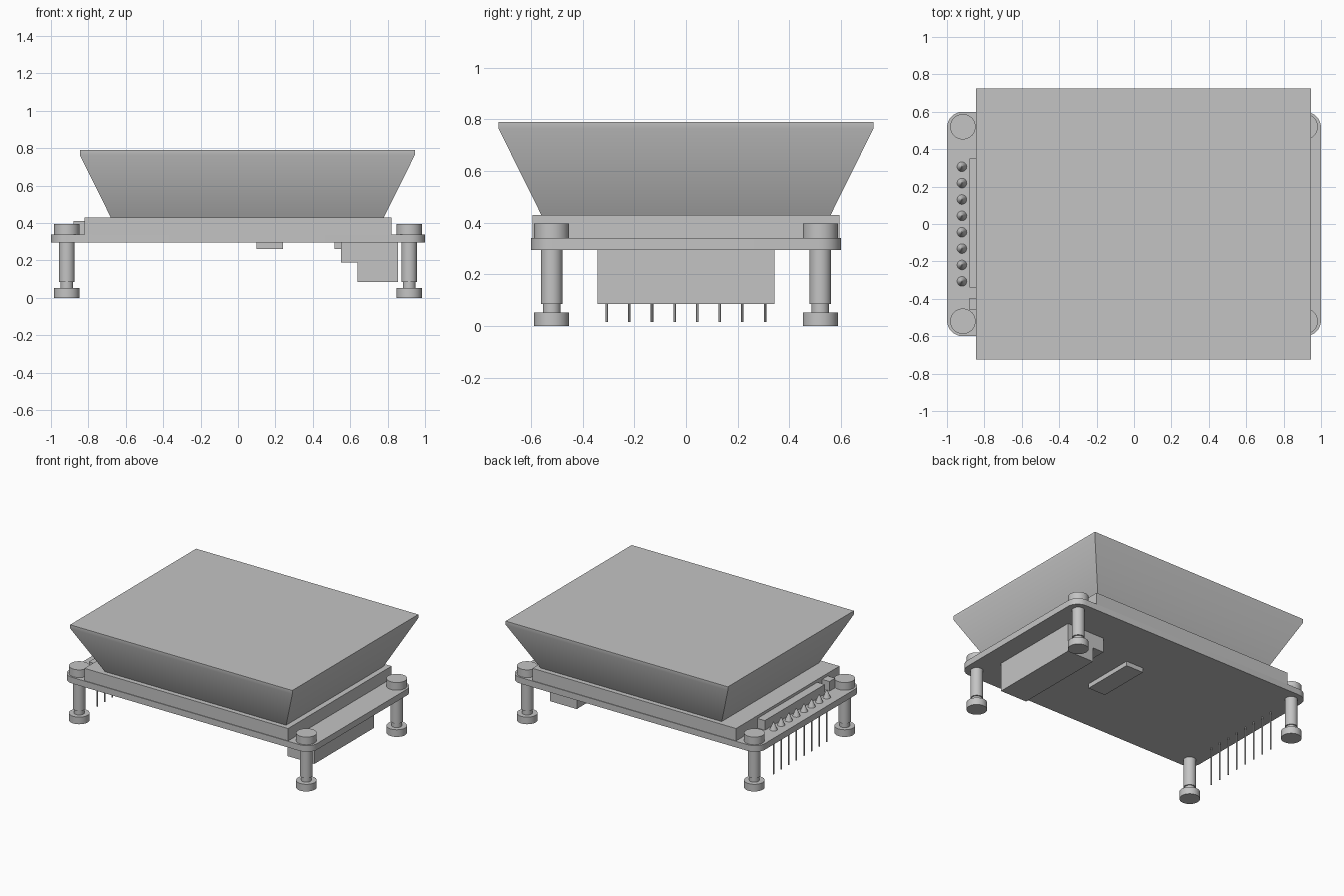
import bpy
import bmesh
import math
from mathutils import Matrix, Vector

default = bpy.data.objects.get("Cube")
if default:
    bpy.data.objects.remove(default, do_unlink=True)

grey = bpy.data.materials.new("plain grey")
grey.use_nodes = True
COLOUR = (0.55, 0.55, 0.55, 1)
grey.diffuse_color = COLOUR
grey.node_tree.nodes["Principled BSDF"].inputs["Base Color"].default_value = COLOUR


def finish(name, bm):
    """Turn a bmesh into a named, shaded object."""
    bmesh.ops.recalc_face_normals(bm, faces=bm.faces)
    mesh = bpy.data.meshes.new(name)
    bm.to_mesh(mesh)
    bm.free()
    mesh.materials.append(grey)
    obj = bpy.data.objects.new(name, mesh)
    bpy.context.collection.objects.link(obj)
    bpy.ops.object.select_all(action='DESELECT')
    obj.select_set(True)
    bpy.context.view_layer.objects.active = obj
    bpy.ops.object.shade_smooth_by_angle(angle=math.radians(30))
    return obj


def box_bm(x, y, z):
    bm = bmesh.new()
    size = (x[1] - x[0], y[1] - y[0], z[1] - z[0])
    centre = (sum(x) / 2, sum(y) / 2, sum(z) / 2)
    bmesh.ops.create_cube(bm, size=1, matrix=Matrix.Translation(centre) @ Matrix.Diagonal((*size, 1)))
    return bm


def box(name, x, y, z):
    return finish(name, box_bm(x, y, z))


def add_cone(bm, x, y, z0, z1, r0, r1, sides=32):
    bmesh.ops.create_cone(bm, cap_ends=True, segments=sides, radius1=r0, radius2=r1,
                          depth=z1 - z0, matrix=Matrix.Translation((x, y, (z0 + z1) / 2)))


def extrude_outline(name, points, offset):
    """Extrude a flat outline into a solid."""
    bm = bmesh.new()
    face = bm.faces.new([bm.verts.new(p) for p in points])
    result = bmesh.ops.extrude_face_region(bm, geom=[face])
    verts = [v for v in result["geom"] if isinstance(v, bmesh.types.BMVert)]
    bmesh.ops.translate(bm, vec=Vector(offset), verts=verts)
    return finish(name, bm)


BOARD_Z, BOARD_TOP = 0.295, 0.34

# Circuit board with rounded corners
radius, outline = 0.085, []
for corner, (sx, sy) in enumerate([(1, 1), (-1, 1), (-1, -1), (1, -1)]):
    for step in range(9):
        a = math.pi / 2 * (corner + step / 8)
        outline.append((sx * (1 - radius) + radius * math.cos(a),
                        sy * (0.6 - radius) + radius * math.sin(a), BOARD_Z))
extrude_outline("circuit_board", outline, (0, 0, BOARD_TOP - BOARD_Z))

# Display module
box("display_module", (-0.82, 0.82), (-0.595, 0.595), (BOARD_TOP, 0.43))

# Flared screen hood with a short upright rim
bm = bmesh.new()
rings = []
for z, x0, x1, y in [(0.43, -0.68, 0.78, 0.56), (0.763, -0.845, 0.945, 0.725), (0.79, -0.845, 0.945, 0.725)]:
    rings.append([bm.verts.new(p) for p in [(x0, -y, z), (x1, -y, z), (x1, y, z), (x0, y, z)]])
for low, high in zip(rings, rings[1:]):
    for i in range(4):
        j = (i + 1) % 4
        bm.faces.new((low[i], low[j], high[j], high[i]))
bm.faces.new(rings[0])
bm.faces.new(rings[-1])
finish("screen_hood", bm)

# Standoffs and screw heads at the four corners
for side, sx in (("left", 1), ("right", -1)):
    for end, sy in (("front", -1), ("back", 1)):
        x, y = sx * 0.915, sy * 0.52
        bm = bmesh.new()
        add_cone(bm, x, y, 0, 0.052, 0.068, 0.068)
        add_cone(bm, x, y, 0.052, 0.085, 0.034, 0.034)
        add_cone(bm, x, y, 0.085, BOARD_Z, 0.042, 0.042)
        finish(f"{end}_{side}_standoff", bm)
        bm = bmesh.new()
        add_cone(bm, x, y, BOARD_TOP, 0.396, 0.068, 0.068)
        finish(f"{end}_{side}_screw_head", bm)

# Header pins with solder cones
for i in range(8):
    y = 0.306 - i * 0.0875
    bm = bmesh.new()
    add_cone(bm, -0.92, y, 0.015, BOARD_Z, 0.005, 0.005, 12)
    finish(f"header_pin_{i + 1}", bm)
    bm = bmesh.new()
    add_cone(bm, -0.92, y, BOARD_TOP, 0.395, 0.026, 0.003, 20)
    finish(f"solder_cone_{i + 1}", bm)

# Ribbon strip and small component beside the display
box("ribbon_strip", (-0.88, -0.82), (-0.34, 0.35), (BOARD_TOP, 0.41))
box("small_component", (-0.88, -0.82), (-0.46, -0.395), (BOARD_TOP, 0.41))

# Stepped connector housing under the board
steps = [(0.64, BOARD_Z), (0.855, BOARD_Z), (0.855, 0.085), (0.64, 0.085), (0.64, 0.19), (0.55, 0.19), (0.55, BOARD_Z)]
extrude_outline("connector_housing", [(x, -0.343, z) for x, z in steps[1:]], (0, 0.686, 0))
box("connector_lip", (0.515, 0.55), (-0.3, 0.3), (0.262, BOARD_Z))

# Chip under the board
box("underside_chip", (0.10, 0.24), (-0.18, 0.21), (0.262, BOARD_Z))
